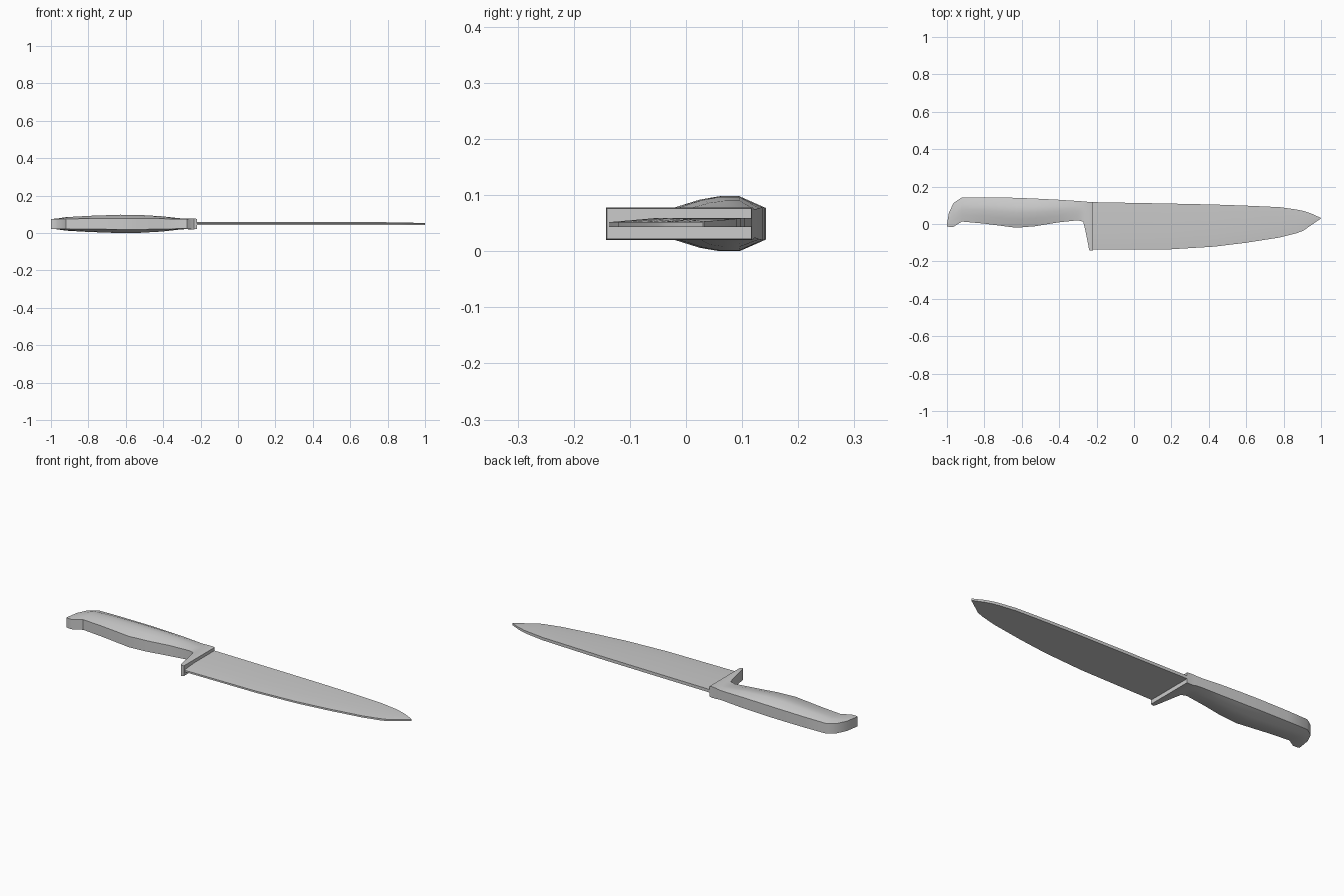
import bpy, bmesh

if "Cube" in bpy.data.objects:
    bpy.data.objects.remove(bpy.data.objects["Cube"])

MID_Z = 0.049


def loft(name, rings):
    """Skin a closed solid through matching rings of points."""
    bm = bmesh.new()
    loops = [[bm.verts.new(p) for p in ring] for ring in rings]
    for a, b in zip(loops, loops[1:]):
        for i in range(len(a)):
            j = (i + 1) % len(a)
            bm.faces.new((a[i], a[j], b[j], b[i]))
    bm.faces.new(loops[0])
    bm.faces.new(loops[-1])
    bmesh.ops.recalc_face_normals(bm, faces=bm.faces)
    mesh = bpy.data.meshes.new(name)
    bm.to_mesh(mesh)
    bm.free()
    obj = bpy.data.objects.new(name, mesh)
    bpy.context.collection.objects.link(obj)
    return obj


def smooth(obj, angle):
    bpy.ops.object.select_all(action='DESELECT')
    obj.select_set(True)
    bpy.context.view_layer.objects.active = obj
    bpy.ops.object.shade_smooth_by_angle(angle=angle)


def handle_ring(x, lo, hi, wall, crown):
    """Flat side walls with a crowned top, mirrored to the underside."""
    h = hi - lo
    top = [(lo, wall), (lo + 0.28 * h, wall + 0.7 * (crown - wall)),
           (lo + 0.5 * h, crown), (lo + 0.72 * h, crown), (hi, wall)]
    return ([(x, y, MID_Z + t) for y, t in top] +
            [(x, y, MID_Z - t) for y, t in reversed(top)])


# Handle with hooked butt and finger guard: x, lower y, upper y, wall, crown
handle = loft("handle", [handle_ring(*s) for s in (
    (-1.0, -0.012, 0.0, 0.026, 0.026),
    (-0.99, -0.015, 0.06, 0.026, 0.027),
    (-0.965, -0.015, 0.112, 0.026, 0.029),
    (-0.92, 0.013, 0.142, 0.027, 0.036),
    (-0.8, 0.002, 0.143, 0.028, 0.043),
    (-0.63, -0.02, 0.14, 0.029, 0.049),
    (-0.53, -0.012, 0.136, 0.029, 0.048),
    (-0.41, 0.008, 0.13, 0.028, 0.041),
    (-0.3, 0.02, 0.123, 0.025, 0.029),
    (-0.272, 0.012, 0.121, 0.026, 0.028),
    (-0.262, -0.025, 0.12, 0.028, 0.029),
    (-0.24, -0.137, 0.118, 0.029, 0.029),
    (-0.235, -0.143, 0.118, 0.029, 0.029),
    (-0.22, -0.141, 0.117, 0.027, 0.027))])
smooth(handle, 0.6)


def blade_ring(x, edge, ridge, spine, top):
    """Flat underside, bevel on the upper side down to a thin edge."""
    return [(x, edge, 0.043), (x, spine, 0.043), (x, spine, top),
            (x, ridge, top), (x, edge, 0.052)]


# Blade: x, edge y, bevel ridge y, spine y, top z
blade = loft("blade", [blade_ring(*s) for s in (
    (-0.23, -0.137, -0.055, 0.117, 0.059),
    (0.2, -0.135, -0.055, 0.109, 0.059),
    (0.43, -0.121, -0.046, 0.104, 0.059),
    (0.6, -0.1, -0.03, 0.098, 0.059),
    (0.78, -0.072, -0.008, 0.09, 0.058),
    (0.87, -0.049, 0.005, 0.077, 0.057),
    (0.905, -0.036, 0.01, 0.07, 0.056),
    (0.945, -0.008, 0.02, 0.057, 0.055),
    (1.0, 0.03, 0.031, 0.032, 0.053))])
smooth(blade, 0.4)
